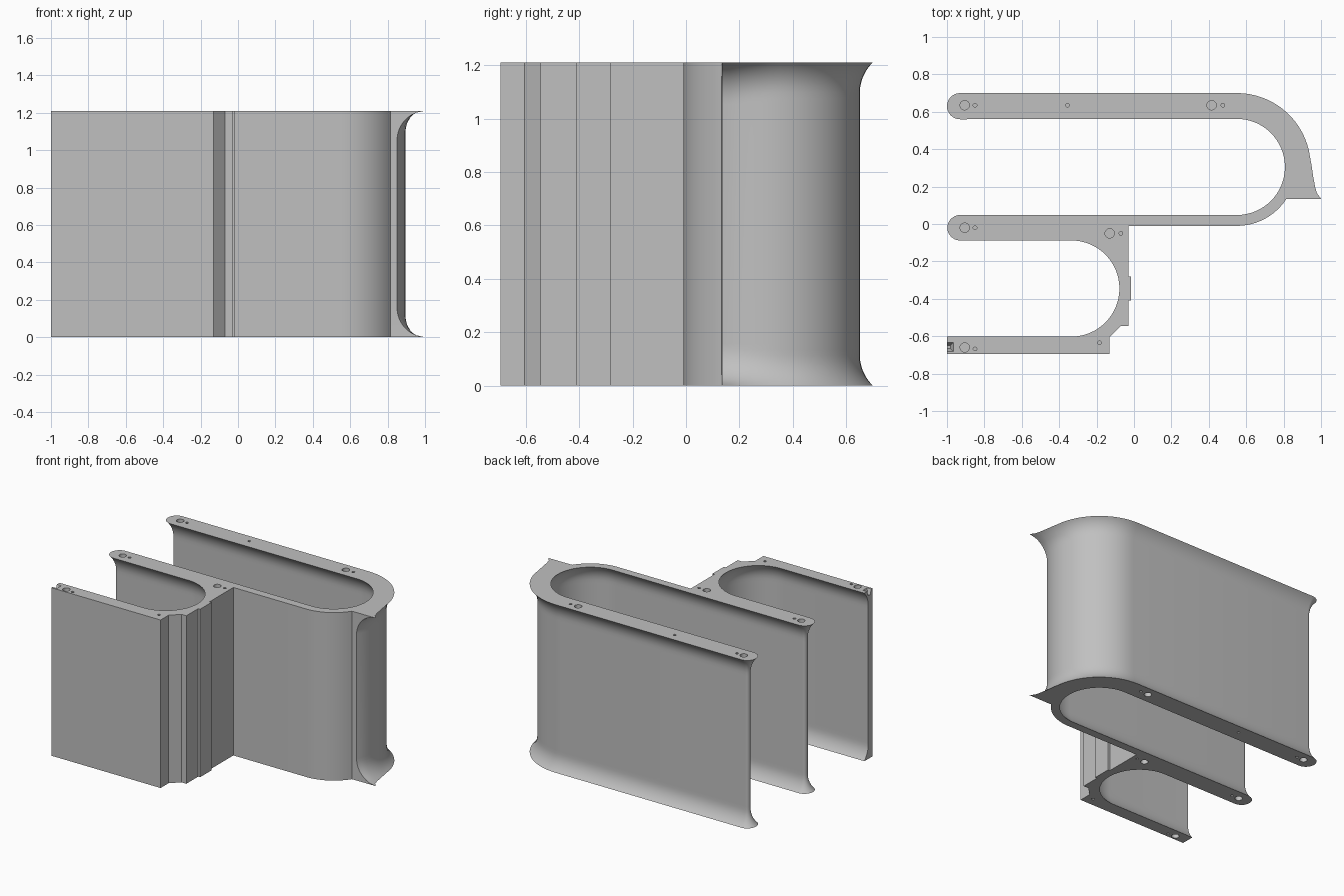
import bpy, bmesh
from math import radians, cos, sin, sqrt, pi

cube = bpy.data.objects.get("Cube")
if cube:
    bpy.data.objects.remove(cube, do_unlink=True)

HEIGHT = 1.21
FILLET = 0.157          # radius of the flare where walls meet the rims

grey = bpy.data.materials.new("plain_grey")
grey.use_nodes = True
colour = (0.53, 0.53, 0.53, 1)
grey.diffuse_color = colour
grey.node_tree.nodes["Principled BSDF"].inputs["Base Color"].default_value = colour

# Outline: pairs of (rim point, mid-height wall point), counter-clockwise
outline = []


def straight(*points):
    outline.extend((p, p) for p in points)


def arc(cx, cy, rim_r, wall_r, start, end, steps):
    for i in range(steps + 1):
        a = radians(start + (end - start) * i / steps)
        outline.append(((cx + rim_r * cos(a), cy + rim_r * sin(a)),
                        (cx + wall_r * cos(a), cy + wall_r * sin(a))))


BEND = (0.55, 0.305)
SLOT = (-0.335, -0.345)

# Front wall, chamfer, step and small rib
straight((-1, -0.695), (-0.13, -0.695), (-0.13, -0.605), (-0.07, -0.545),
         (-0.03, -0.545), (-0.03, -0.41), (-0.015, -0.41), (-0.015, -0.28),
         (-0.03, -0.28), (-0.03, -0.01))
# Outside of the big bend, unflared part
arc(*BEND, 0.315, 0.315, -90, -33, 12)
# Flared tail
for rim, angle in [((1.0, 0.135), -29.5), ((0.978, 0.165), -24), ((0.968, 0.2), -17.5),
                   ((0.957, 0.26), -7.5), ((0.95, 0.31), 1)]:
    a = radians(angle)
    outline.append((rim, (BEND[0] + 0.345 * cos(a), BEND[1] + 0.345 * sin(a))))
# Flared outside of the bend, back wall end, inside of the bend
arc(*BEND, 0.395, 0.345, 7, 90, 16)
arc(-0.93, 0.63, 0.07, 0.021, 90, 270, 16)
arc(*BEND, 0.257, 0.303, 90, -90, 32)
# Middle wall end and the front slot
arc(-0.93, -0.02, 0.068, 0.022, 90, 270, 16)
arc(*SLOT, 0.257, 0.301, 90, -90, 32)
outline.append(((-1, -0.602), (-1, -0.646)))


def point_at(rim, wall, depth):
    """Point on the circular flare, a given depth away from the rim."""
    dx, dy = rim[0] - wall[0], rim[1] - wall[1]
    reach = sqrt(dx * dx + dy * dy)
    if reach < 1e-5:
        return wall
    s = max(0, sqrt(2 * FILLET * reach - reach * reach) - depth)
    f = (FILLET - sqrt(FILLET * FILLET - s * s)) / reach
    return wall[0] + dx * f, wall[1] + dy * f


# Loft the outline through the height
depths = [0, 0.01, 0.022, 0.036, 0.052, 0.07, 0.09, 0.112, 0.135, 0.157]
levels = [(d, d) for d in depths] + [(HEIGHT - d, d) for d in reversed(depths)]
bm = bmesh.new()
rings = []
for z, depth in levels:
    rings.append([bm.verts.new((*point_at(r, w, depth), z)) for r, w in outline])
n = len(outline)
for low, high in zip(rings, rings[1:]):
    for i in range(n):
        j = (i + 1) % n
        bm.faces.new((low[i], low[j], high[j], high[i]))
bm.faces.new(list(reversed(rings[0])))
bm.faces.new(rings[-1])
bmesh.ops.recalc_face_normals(bm, faces=bm.faces)
mesh = bpy.data.meshes.new("folded_wall")
bm.to_mesh(mesh)
bm.free()
wall = bpy.data.objects.new("folded_wall", mesh)
bpy.context.collection.objects.link(wall)
mesh.materials.append(grey)

# Blind screw and pin holes in both rims, plus a corner notch
screws = [(-0.905, 0.635), (0.415, 0.635), (-0.905, -0.02), (-0.13, -0.05), (-0.905, -0.66)]
pins = [(-0.85, 0.635), (0.475, 0.635), (-0.355, 0.635), (-0.85, -0.02),
        (-0.07, -0.05), (-0.85, -0.668), (-0.185, -0.635)]
cut = bmesh.new()


def cone(x, y, z, r1, r2, depth, sides, turn=0):
    new = bmesh.ops.create_cone(cut, cap_ends=True, segments=sides,
                                radius1=r1, radius2=r2, depth=depth)["verts"]
    for v in new:
        px, py = v.co.x, v.co.y
        v.co.x = x + px * cos(turn) - py * sin(turn)
        v.co.y = y + px * sin(turn) + py * cos(turn)
        v.co.z += z


for z in (0, HEIGHT):
    for x, y in screws:
        cone(x, y, z, 0.025, 0.025, 0.06, 20)
    for x, y in pins:
        cone(x, y, z, 0.01, 0.01, 0.06, 10)
cone(-0.99, -0.657, HEIGHT, 0.012, 0.056, 0.08, 4, pi / 4)
cut_mesh = bpy.data.meshes.new("hole_cutter")
cut.to_mesh(cut_mesh)
cut.free()
cutter = bpy.data.objects.new("hole_cutter", cut_mesh)
bpy.context.collection.objects.link(cutter)
cutter.hide_render = True

bpy.ops.object.select_all(action='DESELECT')
bpy.context.view_layer.objects.active = wall
wall.select_set(True)
mod = wall.modifiers.new("holes", 'BOOLEAN')
mod.operation = 'DIFFERENCE'
mod.solver = 'EXACT'
mod.object = cutter
bpy.ops.object.modifier_apply(modifier=mod.name)
bpy.data.objects.remove(cutter, do_unlink=True)
bpy.ops.object.shade_smooth_by_angle(angle=radians(30))
